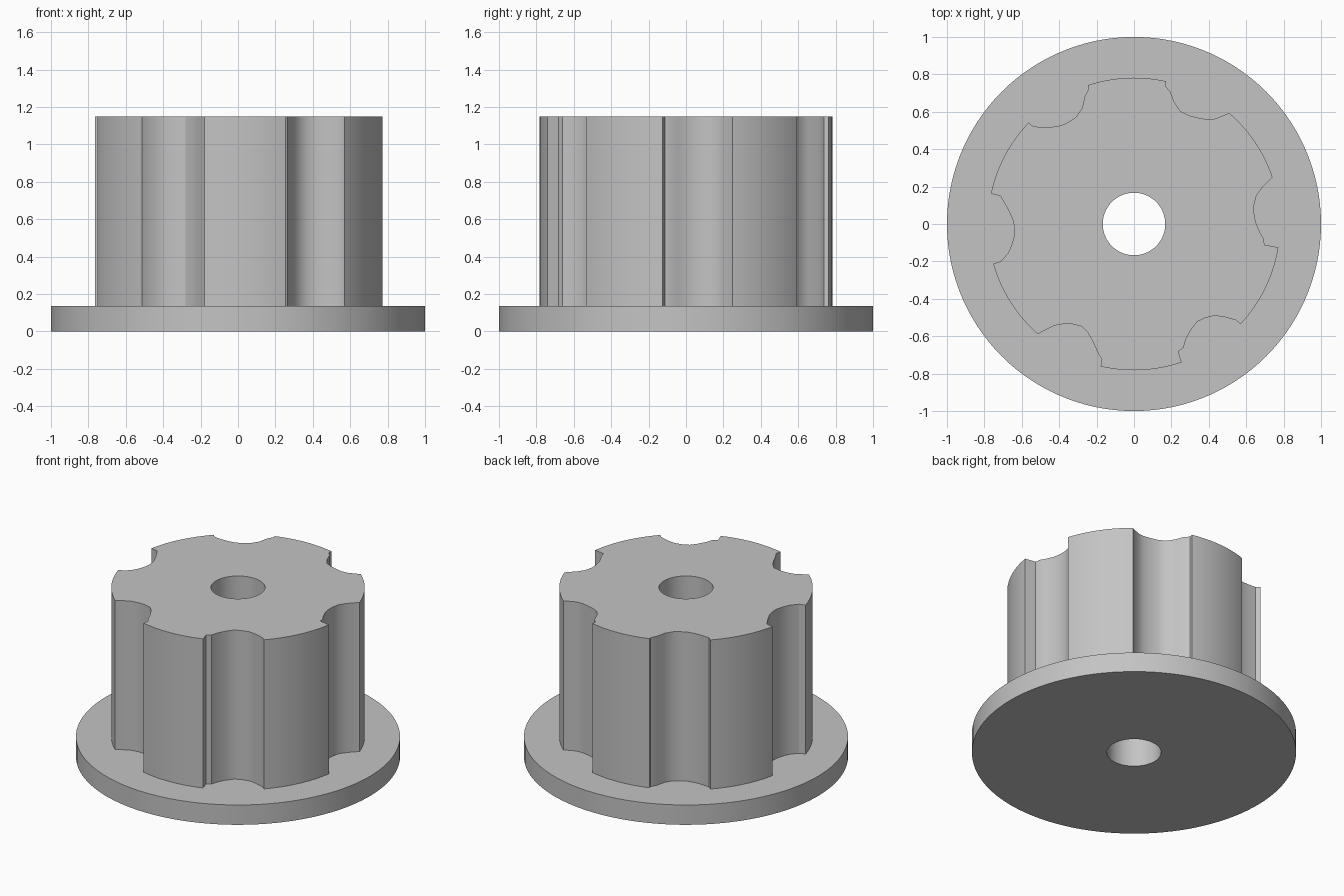
import bpy
import bmesh
from math import cos, sin, radians

default_cube = bpy.data.objects.get("Cube")
if default_cube:
    bpy.data.objects.remove(default_cube, do_unlink=True)

FLANGE_RADIUS, HUB_RADIUS, BORE_RADIUS = 1.0, 0.782, 0.167
FLANGE_TOP, HUB_TOP = 0.135, 1.15
GROOVE_SPAN = 27.8

# One worn grip groove per row: start angle, then depths (thousandths) across it
GROOVE_STEPS = (0.005, 0.1, 0.2, 0.35, 0.5, 0.65, 0.8, 0.9, 0.995)
GROOVES = (
    (-131, (12, 90, 125, 155, 167, 150, 110, 70, 37)),
    (-71, (60, 70, 110, 142, 160, 152, 130, 92, 32)),
    (-9.2, (75, 85, 108, 130, 137, 132, 110, 70, 7)),
    (49.5, (7, 70, 100, 120, 132, 130, 95, 50, 25)),
    (108.3, (17, 50, 100, 130, 135, 127, 100, 70, 32)),
    (168, (52, 80, 105, 132, 143, 137, 115, 90, 42)),
)


def make_material(name, colour):
    mat = bpy.data.materials.new(name)
    mat.use_nodes = True
    mat.diffuse_color = colour
    mat.node_tree.nodes["Principled BSDF"].inputs["Base Color"].default_value = colour
    return mat


def hub_outline():
    """Polar outline (angle, radius) of the hub, grooves and round lands."""
    outline = []
    for i, (start, depths) in enumerate(GROOVES):
        end = start + GROOVE_SPAN
        outline.append((start, HUB_RADIUS))
        for t, depth in zip(GROOVE_STEPS, depths):
            outline.append((start + t * GROOVE_SPAN, HUB_RADIUS - depth / 1000))
        following = GROOVES[i + 1][0] if i + 1 < len(GROOVES) else GROOVES[0][0] + 360
        count = 12
        for k in range(count):
            outline.append((end + (following - end) * k / count, HUB_RADIUS))
    return outline


def loft(name, loops, material, closed):
    """Bridge a series of (polar outline, height) loops into one skin."""
    bm = bmesh.new()
    rings = []
    for outline, z in loops:
        rings.append([bm.verts.new((r * cos(radians(a)), r * sin(radians(a)), z))
                      for a, r in outline])
    pairs = list(zip(rings, rings[1:]))
    if closed:
        pairs.append((rings[-1], rings[0]))
    for low, high in pairs:
        for i in range(len(low)):
            j = (i + 1) % len(low)
            bm.faces.new((low[i], low[j], high[j], high[i]))
    mesh = bpy.data.meshes.new(name)
    bm.to_mesh(mesh)
    bm.free()
    mesh.materials.append(material)
    obj = bpy.data.objects.new(name, mesh)
    bpy.context.collection.objects.link(obj)
    bpy.ops.object.select_all(action="DESELECT")
    obj.select_set(True)
    bpy.context.view_layer.objects.active = obj
    bpy.ops.object.shade_smooth_by_angle(angle=radians(30))
    return obj


def circle(radius, count=120):
    return [(360 * i / count, radius) for i in range(count)]


grey = make_material("plain_grey", (0.55, 0.55, 0.55, 1))

# Round base flange with a bore through it
bore, rim = circle(BORE_RADIUS), circle(FLANGE_RADIUS)
loft("base_flange", [(bore, 0), (rim, 0), (rim, FLANGE_TOP), (bore, FLANGE_TOP)],
     grey, closed=True)

# Grooved hub standing on the flange, open underneath
grip = hub_outline()
hub_bore = [(a, BORE_RADIUS) for a, r in grip]
loft("grooved_hub", [(grip, FLANGE_TOP), (grip, HUB_TOP),
                     (hub_bore, HUB_TOP), (hub_bore, FLANGE_TOP)],
     grey, closed=False)
